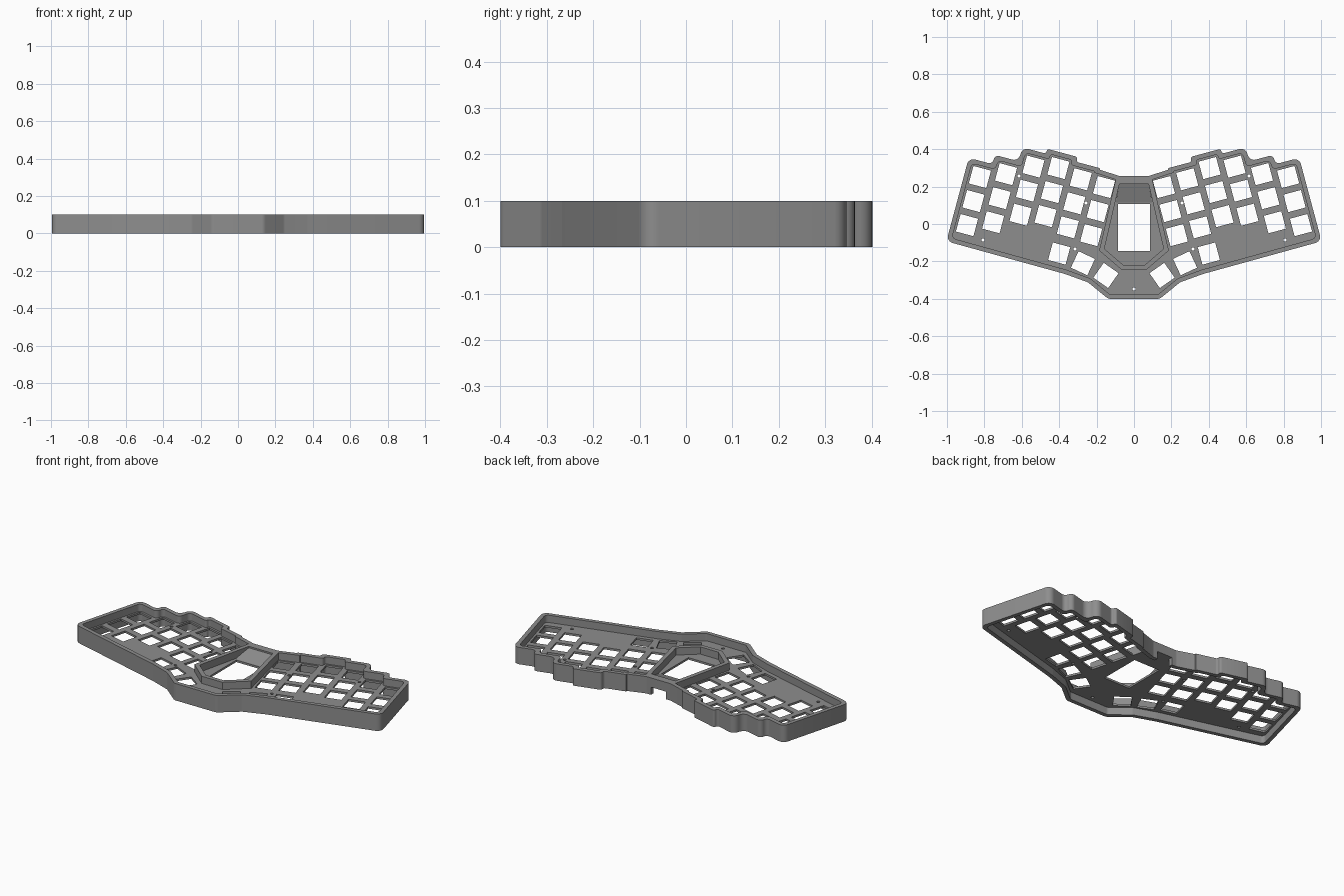
import bpy, bmesh, math
from mathutils import Vector, Matrix

if "Cube" in bpy.data.objects:
    bpy.data.objects.remove(bpy.data.objects["Cube"])

grey = bpy.data.materials.new("case grey")
grey.diffuse_color = (0.27, 0.27, 0.27, 1)
grey.use_nodes = True
grey.node_tree.nodes["Principled BSDF"].inputs["Base Color"].default_value = grey.diffuse_color

PITCH, MARGIN, HOLE = 0.131, 0.084, 0.097
STAGGER = [0, 0.051, 0.128, 0.155, 0.128, 0.12]
TILT = math.radians(15)
PLATE_LOW, PLATE_TOP, HEIGHT = 0.045, 0.057, 0.1


def tilted(u, v):
    """Key grid position (inward, upward) to world, right half."""
    c, s = math.cos(TILT), math.sin(TILT)
    return Vector((0.824 - c * u - s * v, 0.251 - s * u + c * v))


def mirrored(pts):
    return [Vector((-p[0], p[1])) for p in reversed(pts)]


def offset(pts, d):
    """Move a counter-clockwise polygon inward by d."""
    out = []
    for i, p in enumerate(pts):
        a = (p - pts[i - 1]).normalized()
        b = (pts[(i + 1) % len(pts)] - p).normalized()
        na, nb = Vector((-a.y, a.x)), Vector((-b.y, b.x))
        out.append(p + (na + nb) * d / (1 + na.dot(nb)))
    return out


def rounded(pts, r, steps=6):
    out = []
    for i, p in enumerate(pts):
        a, b = pts[i - 1] - p, pts[(i + 1) % len(pts)] - p
        turn = math.pi - a.angle(b)
        t = min(r * math.tan(turn / 2), a.length * 0.48, b.length * 0.48)
        p0, p2 = p + a.normalized() * t, p + b.normalized() * t
        for k in range(steps + 1):
            f = k / steps
            w = math.cos(turn / 2)     # rational curve gives a true arc
            n = (1 - f) ** 2, 2 * f * (1 - f) * w, f * f
            out.append((p0 * n[0] + p * n[1] + p2 * n[2]) / sum(n))
    return out


def square(center, size, angle):
    rot = Matrix.Rotation(angle, 2)
    h = size / 2
    return [Vector(center) + rot @ Vector(q) for q in ((-h, -h), (h, -h), (h, h), (-h, h))]


def circle(center, r):
    return [Vector(center) + Vector((r * math.cos(k * math.pi / 6), r * math.sin(k * math.pi / 6)))
            for k in range(12)]


def slab(name, loops, z0, z1):
    """Flat filled shape with holes, extruded from z0 to z1."""
    cu = bpy.data.curves.new(name, 'CURVE')
    cu.dimensions, cu.fill_mode, cu.extrude = '2D', 'BOTH', (z1 - z0) / 2
    for loop in loops:
        sp = cu.splines.new('POLY')
        sp.points.add(len(loop) - 1)
        for q, p in zip(sp.points, loop):
            q.co = (p[0], p[1], 0, 1)
        sp.use_cyclic_u = True
    ob = bpy.data.objects.new(name, cu)
    bpy.context.collection.objects.link(ob)
    bpy.ops.object.select_all(action='DESELECT')
    ob.select_set(True)
    bpy.context.view_layer.objects.active = ob
    bpy.ops.object.convert(target='MESH')
    ob = bpy.context.object
    me = ob.data
    me.transform(Matrix.Translation((0, 0, (z0 + z1) / 2)))
    bm = bmesh.new()
    bm.from_mesh(me)
    bmesh.ops.remove_doubles(bm, verts=bm.verts, dist=1e-5)
    bmesh.ops.recalc_face_normals(bm, faces=bm.faces)
    bm.to_mesh(me)
    bm.free()
    me.materials.clear()
    me.materials.append(grey)
    bpy.ops.object.shade_smooth_by_angle(angle=math.radians(30))
    return ob


# Outline: front edge, outer side, then the stepped back edge
half = [Vector(p) for p in ((0.138, -0.4), (0.246, -0.312), (0.37, -0.267))]
half.append(tilted(-MARGIN, -0.378))
edge = -MARGIN
for i, s in enumerate(STAGGER):
    half.append(tilted(edge, s + MARGIN))
    if i < 5:
        edge = i * PITCH + MARGIN if s > STAGGER[i + 1] else (i + 1) * PITCH - MARGIN
        half.append(tilted(edge, s + MARGIN))
half.append(Vector((0.08, 0.257)))
outline = half + mirrored(half)

# Outer wall
wall = slab("case_wall", [rounded(outline, 0.035), rounded(offset(outline, 0.024), 0.022)], 0, HEIGHT)

# Cable opening under the back of the wall
bpy.ops.mesh.primitive_cube_add(size=1, location=(0, 0.25, 0.01))
cutter = bpy.context.object
cutter.name = "cable_cutter"
cutter.dimensions = (0.1, 0.12, 0.07)
cutter.hide_render = True
cutter.hide_set(True)
cut = wall.modifiers.new("cable_opening", 'BOOLEAN')
cut.operation, cut.object, cut.solver = 'DIFFERENCE', cutter, 'EXACT'

# Key openings: three rows in six columns plus three thumb keys
openings = []
for i, s in enumerate(STAGGER):
    for row in range(3):
        openings.append(square(tilted(i * PITCH, s - row * 0.133), HOLE, TILT))
for x, y, deg in ((0.4, -0.158, 15), (0.273, -0.21, 25), (0.15, -0.275, 35)):
    openings.append(square((x, y), HOLE, math.radians(deg)))
for c in ((0.807, -0.085), (0.316, -0.134), (0.615, 0.257), (0.257, 0.112)):
    openings.append(circle(c, 0.009))
openings += [mirrored(o) for o in openings]
openings.append(circle((0, -0.347), 0.009))
openings.append([(-0.086, -0.145), (0.086, -0.145), (0.086, 0.107), (-0.086, 0.107)])

# Switch plate
slab("switch_plate", [rounded(offset(outline, 0.012), 0.025)] + openings, PLATE_LOW, PLATE_TOP)

# Raised frame round the centre window
side = [Vector(p) for p in ((0.068, -0.243), (0.186, -0.142), (0.098, 0.238))]
frame = side + mirrored(side)
slab("window_frame", [frame, offset(frame, 0.025)], PLATE_LOW + 0.002, HEIGHT)

# Sloped cover over the cable socket
me = bpy.data.meshes.new("socket_cover")
bm = bmesh.new()
ends = [[bm.verts.new((sx * (0.08 if y > 0.15 else 0.098), y, z))
         for y, z in ((0.109, PLATE_TOP - 0.002), (0.216, PLATE_TOP - 0.002), (0.216, 0.092))]
        for sx in (-1, 1)]
for e in ends:
    bm.faces.new(e)
for k in range(3):
    bm.faces.new((ends[0][k], ends[0][k - 1], ends[1][k - 1], ends[1][k]))
bmesh.ops.recalc_face_normals(bm, faces=bm.faces)
bm.to_mesh(me)
bm.free()
me.materials.append(grey)
bpy.context.collection.objects.link(bpy.data.objects.new("socket_cover", me))
